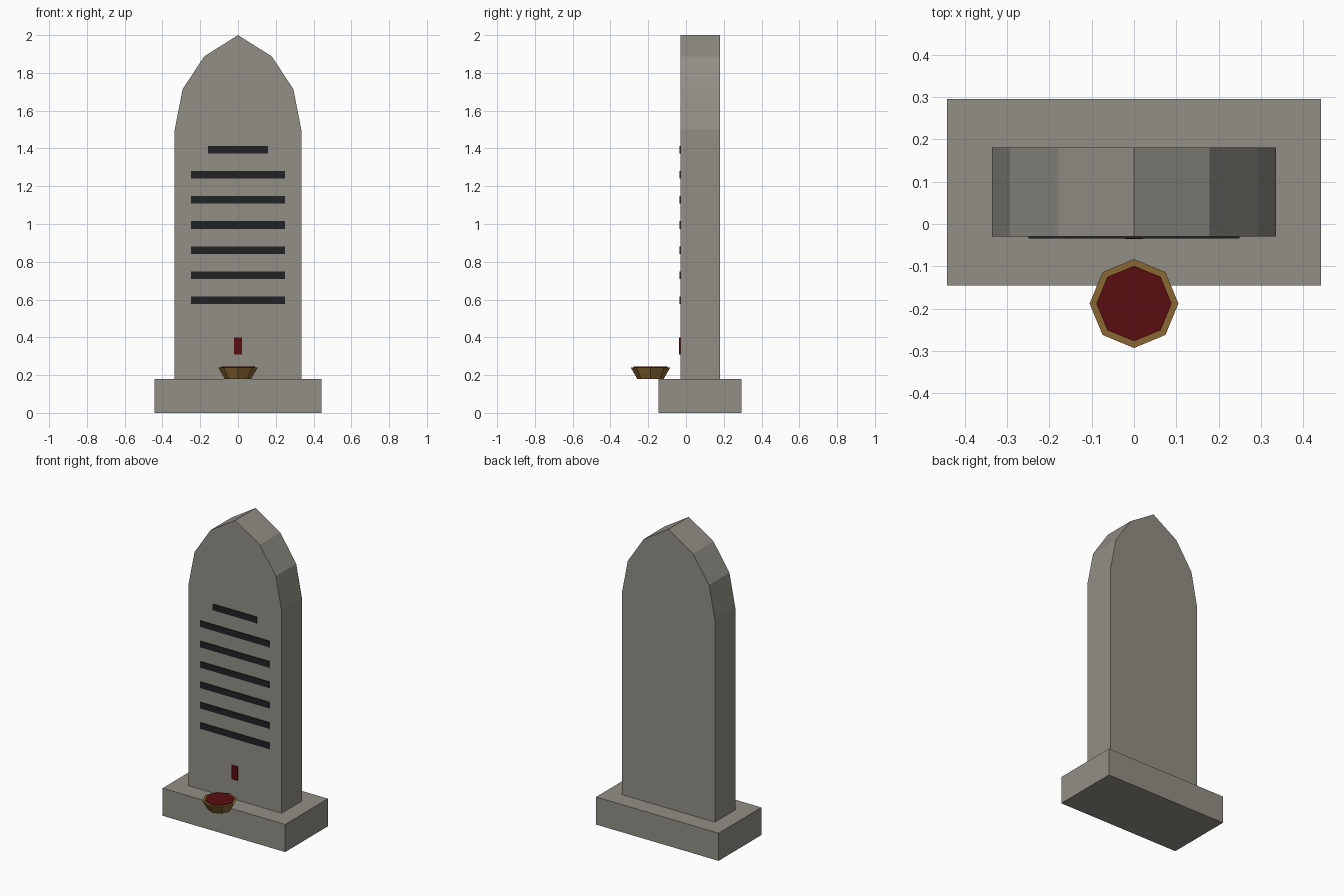
import bpy, bmesh, math

if "Cube" in bpy.data.objects:
    bpy.data.objects.remove(bpy.data.objects["Cube"])


def material(name, rgb):
    m = bpy.data.materials.new(name)
    m.diffuse_color = (*rgb, 1)
    m.use_nodes = True
    m.node_tree.nodes["Principled BSDF"].inputs["Base Color"].default_value = m.diffuse_color
    return m


STONE = material("grey stone", (0.29, 0.275, 0.24))
INK = material("dark engraving", (0.015, 0.016, 0.017))
RED = material("dark red", (0.1, 0.004, 0.005))
BRASS = material("brass", (0.26, 0.14, 0.033))


def add_object(name, bm, mat):
    bmesh.ops.recalc_face_normals(bm, faces=bm.faces[:])
    me = bpy.data.meshes.new(name)
    bm.to_mesh(me)
    bm.free()
    me.materials.append(mat)
    ob = bpy.data.objects.new(name, me)
    bpy.context.collection.objects.link(ob)
    return ob


def prism(name, profile, y0, y1, mat):
    """Extrude an x/z outline from y0 to y1."""
    bm = bmesh.new()
    face = bm.faces.new([bm.verts.new((x, y0, z)) for x, z in profile])
    ext = bmesh.ops.extrude_face_region(bm, geom=[face])["geom"]
    verts = [v for v in ext if isinstance(v, bmesh.types.BMVert)]
    bmesh.ops.translate(bm, verts=verts, vec=(0, y1 - y0, 0))
    return add_object(name, bm, mat)


def box(name, half_w, y0, y1, z0, z1, mat):
    outline = [(-half_w, z0), (half_w, z0), (half_w, z1), (-half_w, z1)]
    return prism(name, outline, y0, y1, mat)


def octagon_cup(name, r_low, r_top, y, z0, z1, mat):
    bm = bmesh.new()
    rings = [[bm.verts.new((r * math.cos(i * math.pi / 4), y + r * math.sin(i * math.pi / 4), z))
              for i in range(8)] for r, z in ((r_low, z0), (r_top, z1))]
    for ring in rings:
        bm.faces.new(ring)
    for i in range(8):
        j = (i + 1) % 8
        bm.faces.new((rings[0][i], rings[0][j], rings[1][j], rings[1][i]))
    return add_object(name, bm, mat)


# Plinth
box("plinth", 0.442, -0.145, 0.295, 0, 0.18, STONE)

# Upright slab with pointed arch top
right = [(0.335, 0.18), (0.335, 1.5), (0.293, 1.715), (0.178, 1.888)]
outline = right + [(0, 2.0)] + [(-x, z) for x, z in reversed(right)]
prism("slab", outline, -0.029, 0.181, STONE)

# Engraved rows, the top one shorter
for i in range(7):
    z = 1.393 - i * 0.1328
    box(f"engraved_row_{i + 1}", 0.159 if i == 0 else 0.249,
        -0.034, -0.028, z - 0.02, z + 0.02, INK)

# Red mark below the rows
box("red_mark", 0.021, -0.036, -0.028, 0.31, 0.40, RED)

# Offering bowl and its contents
octagon_cup("offering_bowl", 0.07, 0.105, -0.188, 0.18, 0.241, BRASS)
octagon_cup("bowl_contents", 0.089, 0.089, -0.188, 0.238, 0.245, RED)
